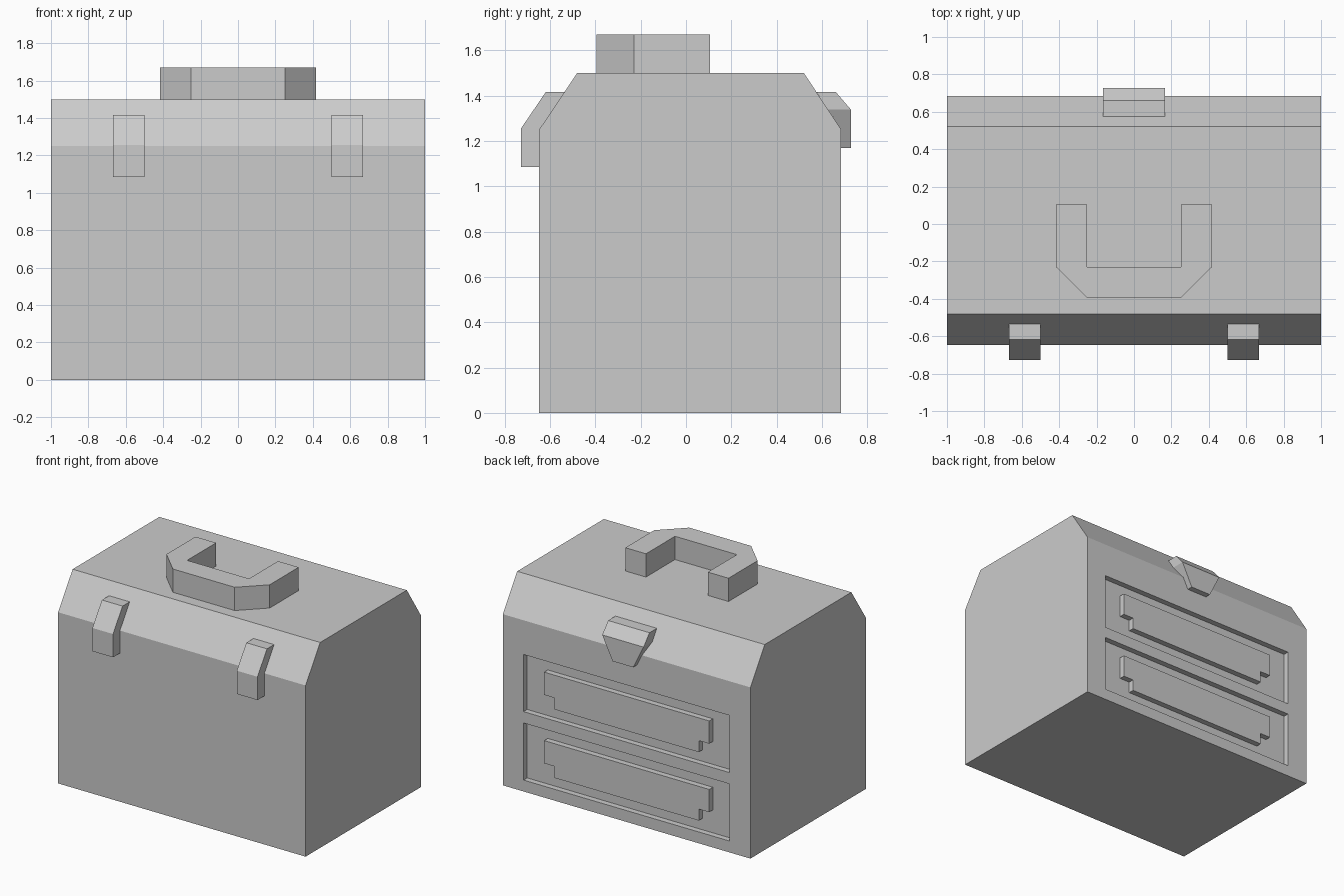
import bpy, bmesh

if "Cube" in bpy.data.objects:
    bpy.data.objects.remove(bpy.data.objects["Cube"])


def loft(name, rings):
    """Solid skinned between matching rings of 3D points."""
    bm = bmesh.new()
    rows = [[bm.verts.new(p) for p in ring] for ring in rings]
    for a, b in zip(rows, rows[1:]):
        for i in range(len(a)):
            j = (i + 1) % len(a)
            bm.faces.new((a[i], a[j], b[j], b[i]))
    bm.faces.new(rows[0][::-1])
    bm.faces.new(rows[-1])
    bmesh.ops.recalc_face_normals(bm, faces=bm.faces)
    mesh = bpy.data.meshes.new(name)
    bm.to_mesh(mesh)
    bm.free()
    ob = bpy.data.objects.new(name, mesh)
    bpy.context.collection.objects.link(ob)
    return ob


def prism(name, profile, axis, lo, hi):
    """Profile extruded along x, y or z from lo to hi."""
    place = {"x": lambda p, d: (d, p[0], p[1]),
             "y": lambda p, d: (p[0], d, p[1]),
             "z": lambda p, d: (p[0], p[1], d)}[axis]
    return loft(name, [[place(p, d) for p in profile] for d in (lo, hi)])


def mirrored(half):
    """Close a right-hand outline with its mirror image."""
    return half + [(-u, v) for u, v in reversed(half)]


FRONT, BACK, DEPTH = -0.648, 0.685, 0.042

# Chest body with bevelled top edges
body = prism("chest_body", [(FRONT, 0), (BACK, 0), (BACK, 1.25), (0.52, 1.5),
                            (-0.48, 1.5), (FRONT, 1.25)], "x", -1, 1)

# Two drawer recesses in the back, each with a raised stepped pull
for i, z in enumerate((0.083, 0.583)):
    cutter = prism("recess_cutter", mirrored([(0.833, z), (0.833, z + 0.417)]),
                   "y", BACK - DEPTH, BACK + 0.1)
    cutter.hide_render = True
    mod = body.modifiers.new("recess", "BOOLEAN")
    mod.operation, mod.solver, mod.object = "DIFFERENCE", "EXACT", cutter
    bpy.context.view_layer.objects.active = body
    bpy.ops.object.modifier_apply(modifier=mod.name)
    bpy.data.objects.remove(cutter)
    prism(f"drawer_pull_{i + 1}",
          mirrored([(0.583, z + 0.083), (0.583, z + 0.167),
                    (0.667, z + 0.167), (0.667, z + 0.333)]),
          "y", BACK - DEPTH, BACK)

# U-shaped carrying handle lying on the lid
prism("carry_handle", mirrored([(0.25, -0.23), (0.25, 0.105), (0.417, 0.105),
                                (0.417, -0.23), (0.25, -0.395)]),
      "z", 1.5, 1.67)

# Pair of front clasps wrapping the bevel
clasp = [(-0.728, 1.085), (-0.728, 1.255), (-0.618, 1.417), (-0.535, 1.417),
         (FRONT, 1.25), (FRONT, 1.085)]
for side, x in (("left", -0.667), ("right", 0.5)):
    prism(f"{side}_clasp", clasp, "x", x, x + 0.167)

# Tapered rear latch: height, inner y, outer y, half width
latch = [(1.417, 0.575, 0.66, 0.167), (1.338, 0.627, 0.728, 0.167),
         (1.25, BACK, 0.728, 0.124), (1.168, BACK, 0.728, 0.083)]
loft("rear_latch", [[(-w, a, z), (w, a, z), (w, b, z), (-w, b, z)]
                    for z, a, b, w in latch])
